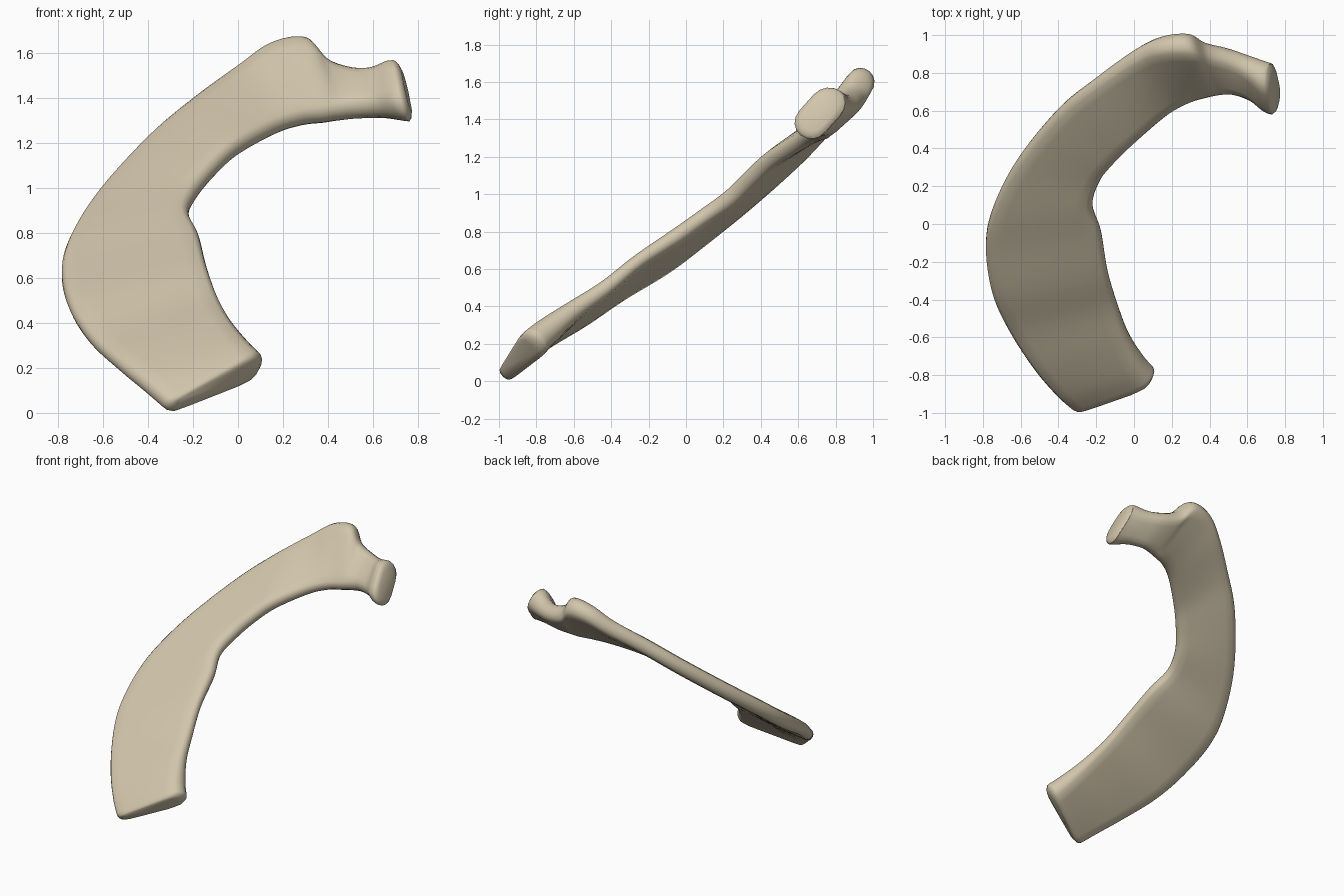
import bpy, bmesh, math
from mathutils import Vector

cube = bpy.data.objects.get("Cube")
if cube:
    bpy.data.objects.remove(cube, do_unlink=True)

# Bone colour
bone = bpy.data.materials.new("bone_beige")
bone.use_nodes = True
bone.diffuse_color = (0.64, 0.56, 0.41, 1)
bsdf = next(n for n in bone.node_tree.nodes if n.type == 'BSDF_PRINCIPLED')
bsdf.inputs["Base Color"].default_value = bone.diffuse_color
bsdf.inputs["Roughness"].default_value = 0.7

# Stations: outer edge, inner edge, half thickness at each edge
stations = [
    ((-.33, -.97, .03), (.11, -.78, .24), (.045, .085)),
    ((-.41, -.90, .10), (.05, -.71, .30), (.045, .075)),
    ((-.53, -.76, .20), (-.03, -.58, .40), (.045, .055)),
    ((-.66, -.56, .32), (-.09, -.42, .51), (.045, .045)),
    ((-.75, -.36, .46), (-.14, -.25, .65), (.05, .04)),
    ((-.785, -.12, .61), (-.175, -.04, .79), (.055, .045)),
    ((-.75, .08, .76), (-.22, .10, .89), (.055, .045)),
    ((-.62, .34, .97), (-.18, .23, .98), (.055, .05)),
    ((-.40, .61, 1.21), (-.10, .33, 1.08), (.055, .05)),
    ((-.20, .77, 1.38), (.00, .43, 1.17), (.055, .05)),
    ((.00, .91, 1.53), (.17, .58, 1.26), (.06, .05)),
    ((.14, .97, 1.63), (.29, .655, 1.295), (.07, .055)),
    ((.29, .98, 1.655), (.39, .69, 1.305), (.078, .06)),
    ((.38, .94, 1.56), (.46, .70, 1.32), (.07, .062)),
    ((.50, .91, 1.52), (.53, .70, 1.33), (.065, .065)),
    ((.60, .87, 1.52), (.63, .67, 1.33), (.07, .07)),
    ((.68, .83, 1.55), (.72, .62, 1.315), (.09, .09)),
    ((.705, .82, 1.55), (.75, .61, 1.315), (.095, .095)),
]
keys = [tuple(Vector(p) for p in s) for s in stations]
STEPS, ARC = 6, 9


def spline(a, b, c, d, t):
    return (b * 2 + (c - a) * t + (a * 2 - b * 5 + c * 4 - d) * t ** 2
            + (b * 3 - a - c * 3 + d) * t ** 3) / 2


# Smooth rails between the stations
rails = []
last = len(keys) - 1
for i in range(last):
    quad = [keys[max(0, min(last, i + k))] for k in (-1, 0, 1, 2)]
    for s in range(STEPS):
        rails.append([spline(*(q[j] for q in quad), s / STEPS) for j in range(3)])
rails.append(list(keys[-1]))


def ring(index):
    """Rounded flat cross-section with its own thickness at both edges."""
    outer, inner, thick = rails[index]
    before, after = rails[max(0, index - 5)], rails[min(len(rails) - 1, index + 5)]
    tangent = (after[0] + after[1] - before[0] - before[1]).normalized()
    across = (outer - inner).normalized()
    normal = tangent.cross(across).normalized()
    points = []
    for edge, r, side in ((outer, thick[0], -1), (inner, thick[1], 1)):
        centre = edge + across * r * side
        for k in range(ARC):
            a = math.pi * (k / (ARC - 1) + side / 2)
            points.append(centre + (across * math.cos(a) + normal * math.sin(a)) * r)
    return points, tangent


def cap_ring(points, push, shrink):
    centre = sum(points, Vector()) / len(points)
    return [centre + (p - centre) * shrink + push for p in points]


# Rings along the bone, closed by softly rounded end faces
body = [ring(i) for i in range(len(rails))]
first, head, head_dir = body[0][0], body[-1][0], body[-1][1]
front_dir = Vector((.3, -.75, -.6)).normalized()
rings = [cap_ring(first, front_dir * .035, .75), cap_ring(first, front_dir * .024, .93)]
rings += [b[0] for b in body]
rings += [cap_ring(head, head_dir * .015, .9), cap_ring(head, head_dir * .026, .65)]

bm = bmesh.new()
loops = [[bm.verts.new(p) for p in r] for r in rings]
count = len(loops[0])
for a, b in zip(loops, loops[1:]):
    for k in range(count):
        n = (k + 1) % count
        bm.faces.new((a[k], a[n], b[n], b[k]))
bm.faces.new(loops[0])
bm.faces.new(loops[-1])
bmesh.ops.recalc_face_normals(bm, faces=bm.faces[:])

mesh = bpy.data.meshes.new("rib_bone")
bm.to_mesh(mesh)
bm.free()
mesh.materials.append(bone)
rib = bpy.data.objects.new("rib_bone", mesh)
bpy.context.collection.objects.link(rib)

# Soften the surface
smooth = rib.modifiers.new("soften", 'SMOOTH')
smooth.factor, smooth.iterations = 0.4, 2
bpy.context.view_layer.objects.active = rib
rib.select_set(True)
bpy.ops.object.shade_smooth_by_angle(angle=math.radians(60))
